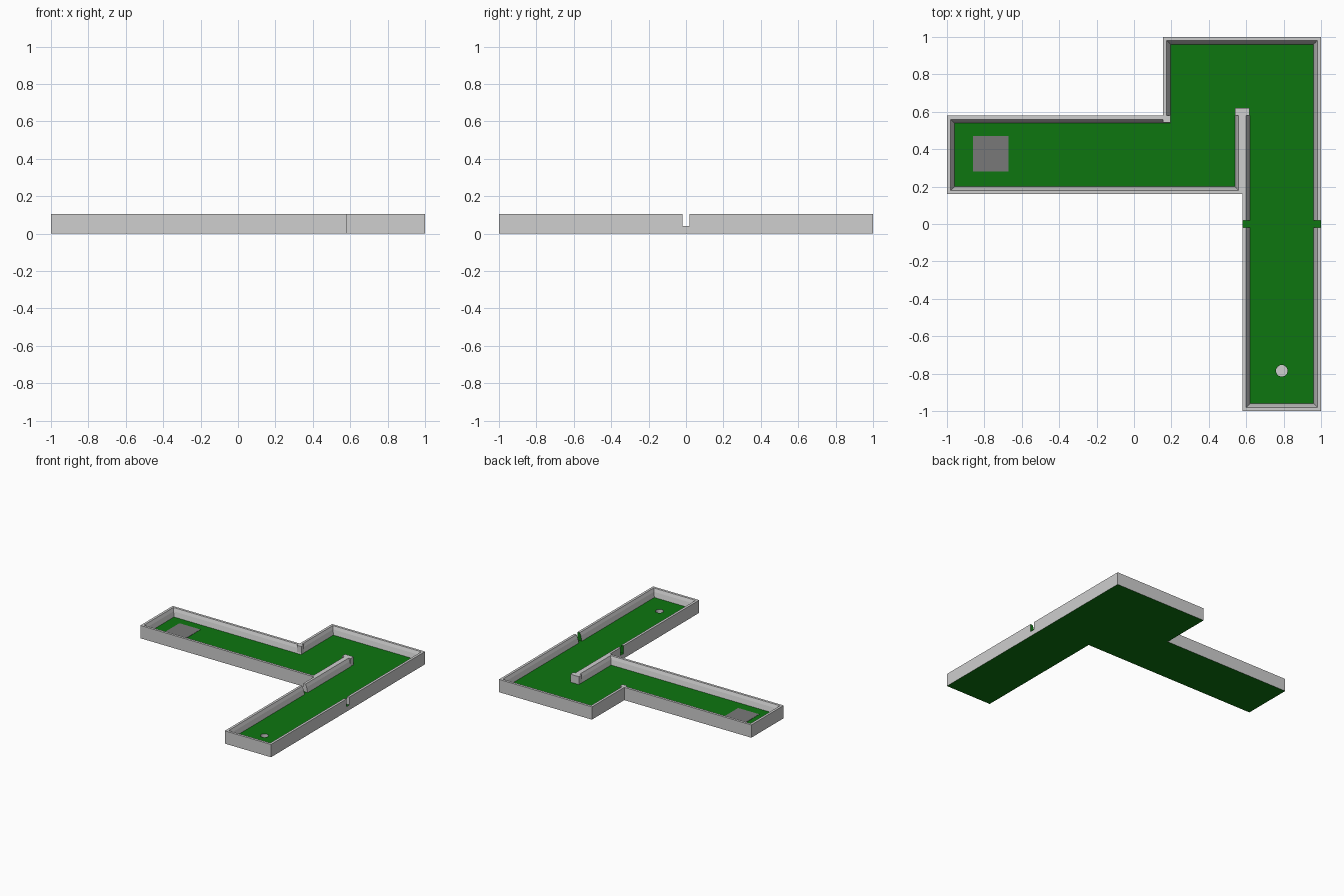
import bpy, bmesh, math
from mathutils import Vector

if "Cube" in bpy.data.objects:
    bpy.data.objects.remove(bpy.data.objects["Cube"])

FLOOR, TOP = 0.04, 0.105


def material(name, rgb):
    m = bpy.data.materials.new(name)
    m.diffuse_color = (*rgb, 1)
    m.use_nodes = True
    m.node_tree.nodes["Principled BSDF"].inputs["Base Color"].default_value = m.diffuse_color
    return m


GREY = material("light grey", (0.62, 0.62, 0.62))
GREEN = material("turf green", (0.004, 0.18, 0.005))
MAT = material("mat grey", (0.19, 0.19, 0.19))


def finish(bm, name, *mats):
    me = bpy.data.meshes.new(name)
    bm.to_mesh(me)
    bm.free()
    for m in mats:
        me.materials.append(m)
    ob = bpy.data.objects.new(name, me)
    bpy.context.collection.objects.link(ob)
    return ob


def box(name, x0, x1, y0, y1, z0, z1, mat):
    bm = bmesh.new()
    bmesh.ops.create_cube(bm, size=1)
    for v in bm.verts:
        v.co = ((x0 + x1) / 2 + v.co.x * (x1 - x0),
                (y0 + y1) / 2 + v.co.y * (y1 - y0),
                (z0 + z1) / 2 + v.co.z * (z1 - z0))
    return finish(bm, name, mat)


# wall cross-section: inward distance from the outer edge, height
PROFILE = [(0, FLOOR), (0, TOP), (0.02, TOP), (0.03, 0.08), (0.04, FLOOR)]


def wall(name, path, green_ends=False):
    """Sweep the profile along a path with the course on its left, mitred."""
    pts = [Vector(p) for p in path]
    normals = []
    for a, b in zip(pts, pts[1:]):
        d = (b - a).normalized()
        normals.append(Vector((-d.y, d.x)))
    bm = bmesh.new()
    rings = []
    for i, p in enumerate(pts):
        if i == 0:
            n = normals[0]
        elif i == len(pts) - 1:
            n = normals[-1]
        else:
            n = normals[i - 1] + normals[i]
        rings.append([bm.verts.new((p.x + n.x * d, p.y + n.y * d, z)) for d, z in PROFILE])
    k = len(PROFILE)
    for r, s in zip(rings, rings[1:]):
        for j in range(k):
            bm.faces.new((r[j], s[j], s[(j + 1) % k], r[(j + 1) % k]))
    for ring in (rings[0], rings[-1]):
        bm.faces.new(ring).material_index = int(green_ends)
    bmesh.ops.recalc_face_normals(bm, faces=bm.faces)
    return finish(bm, name, GREY, GREEN)


# base slab: green above and below, grey edges, round opening for the cup
outline = [(0.58, -1), (1, -1), (1, 1), (0.155, 1),
           (0.155, 0.58), (-1, 0.58), (-1, 0.16), (0.58, 0.16)]
HX, HY, HR, SEG = 0.79, -0.785, 0.031, 24
circle = [(HX + HR * math.cos(2 * math.pi * i / SEG),
           HY + HR * math.sin(2 * math.pi * i / SEG)) for i in range(SEG)]


def loop(bm, pts, z):
    vs = [bm.verts.new((x, y, z)) for x, y in pts]
    es = [bm.edges.new((vs[i], vs[(i + 1) % len(vs)])) for i in range(len(vs))]
    return vs, es


bm = bmesh.new()
low, _ = loop(bm, outline, 0)
high, edges = loop(bm, outline, FLOOR)
rim, rim_edges = loop(bm, circle, FLOOR)
bmesh.ops.triangle_fill(bm, edges=edges + rim_edges, use_beauty=True, normal=(0, 0, 1))
for f in bm.faces:
    f.normal_update()
    if f.normal.z < 0:
        f.normal_flip()
bm.faces.new(low[::-1])
n = len(outline)
for i in range(n):
    j = (i + 1) % n
    bm.faces.new((low[i], low[j], high[j], high[i])).material_index = 1
# cup sides and bottom
cup, _ = loop(bm, circle, 0.008)
for i in range(SEG):
    j = (i + 1) % SEG
    bm.faces.new((rim[i], rim[j], cup[j], cup[i])).material_index = 1
bm.faces.new(cup).material_index = 1
finish(bm, "course_base", GREEN, GREY)

# walls, broken by a drainage notch on each side of the lane
wall("lane_wall", [(0.58, -0.02), (0.58, -1), (1, -1), (1, -0.02)], True)
wall("main_wall", [(1, 0.02), (1, 1), (0.155, 1), (0.155, 0.58), (-1, 0.58),
                   (-1, 0.16), (0.58, 0.16), (0.58, 0.58)])
wall("divider_wall", [(0.58, 0.58), (0.58, 0.02)])

# square blocks finishing the divider and the inside corner
box("divider_end", 0.54, 0.617, 0.58, 0.62, FLOOR, TOP, GREY)
box("corner_post", 0.155, 0.195, 0.543, 0.58, FLOOR, TOP, GREY)

# starting mat
box("tee_mat", -0.862, -0.67, 0.28, 0.47, FLOOR - 0.002, FLOOR + 0.002, MAT)
